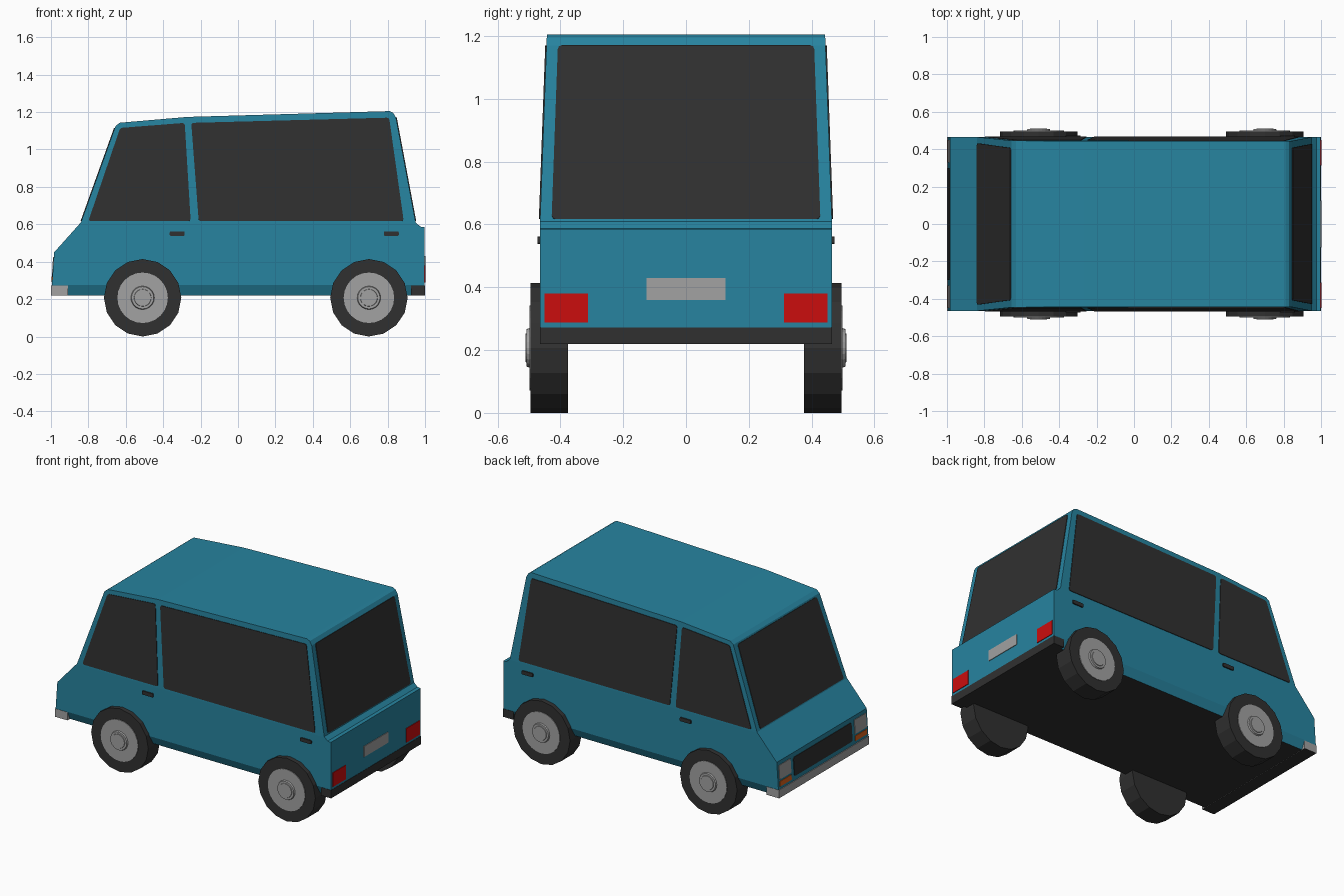
import bpy, bmesh
from mathutils import Vector, Matrix

if "Cube" in bpy.data.objects:
    bpy.data.objects.remove(bpy.data.objects["Cube"])


def material(name, rgb):
    m = bpy.data.materials.new(name)
    m.use_nodes = True
    m.diffuse_color = (*rgb, 1)
    m.node_tree.nodes["Principled BSDF"].inputs["Base Color"].default_value = (*rgb, 1)
    return m


TEAL = material("teal paint", (0.02, 0.23, 0.35))
DARK = material("dark rubber and glass", (0.03, 0.03, 0.03))
GREY = material("light grey metal", (0.36, 0.36, 0.36))
RED = material("red lamp", (0.6, 0.004, 0.004))
ORANGE = material("orange lamp", (0.7, 0.12, 0.01))

BOTTOM, SILL, BELT, TOP = 0.22, 0.275, 0.605, 1.205
HALF = 0.465


def half_width(z):
    if z < SILL:
        return HALF - 0.025 * (SILL - z) / (SILL - BOTTOM)
    return HALF - 0.022 * max(0, z - BELT) / (TOP - BELT)


def finish(bm, name, *mats):
    bmesh.ops.recalc_face_normals(bm, faces=bm.faces)
    me = bpy.data.meshes.new(name)
    bm.to_mesh(me)
    bm.free()
    for m in mats:
        me.materials.append(m)
    ob = bpy.data.objects.new(name, me)
    bpy.context.collection.objects.link(ob)
    return ob


def box(name, lo, hi, *mats):
    bm = bmesh.new()
    lo, hi = Vector(lo), Vector(hi)
    bmesh.ops.create_cube(bm, size=1, matrix=Matrix.Translation((lo + hi) / 2)
                          @ Matrix.Diagonal((*(hi - lo), 1)))
    if len(mats) > 1:
        for f in bm.faces:
            f.material_index = int(f.normal.z < -0.5)
    return finish(bm, name, *mats)


def panel(name, corners, outward, mat, radius=0.0, lift=0.004):
    """Thin plate on a body surface, with optionally clipped corners."""
    bm = bmesh.new()
    face = bm.faces.new([bm.verts.new(c) for c in corners])
    face.normal_update()
    n = face.normal.copy()
    if n.dot(Vector(outward)) < 0:
        n.negate()
    if radius:
        bmesh.ops.bevel(bm, geom=bm.verts[:], offset=radius, segments=2,
                        profile=0.5, affect='VERTICES')
    bmesh.ops.translate(bm, verts=bm.verts, vec=n * lift)
    ext = bmesh.ops.extrude_face_region(bm, geom=bm.faces[:], use_keep_orig=True)
    bmesh.ops.translate(bm, vec=-n * (lift + 0.003),
                        verts=[v for v in ext["geom"] if isinstance(v, bmesh.types.BMVert)])
    return finish(bm, name, mat)


# Body shell: side profile, cut at sill and belt, then tapered by height
profile = [(-0.995, BOTTOM), (-0.995, 0.275), (-0.983, 0.45), (-0.84, 0.61),
           (-0.655, 1.125), (-0.632, 1.143), (-0.27, 1.174), (0.81, TOP),
           (0.83, 1.195), (0.845, 1.17), (0.95, 0.61), (0.975, 0.587),
           (0.998, 0.585), (0.998, BOTTOM)]
bm = bmesh.new()
side = bm.faces.new([bm.verts.new((x, -1, z)) for x, z in profile])
ext = bmesh.ops.extrude_face_region(bm, geom=[side], use_keep_orig=True)
bmesh.ops.translate(bm, vec=(0, 2, 0),
                    verts=[v for v in ext["geom"] if isinstance(v, bmesh.types.BMVert)])
for z in (SILL, BELT):
    bmesh.ops.bisect_plane(bm, geom=bm.verts[:] + bm.edges[:] + bm.faces[:],
                           plane_co=(0, 0, z), plane_no=(0, 0, 1), dist=1e-4)
for v in bm.verts:
    v.co.y *= half_width(v.co.z)
bmesh.ops.recalc_face_normals(bm, faces=bm.faces)
for f in bm.faces:
    f.material_index = int(f.normal.z < -0.9)
finish(bm, "body", TEAL, DARK)

# Bumpers
box("nose_bumper", (-1, -HALF, 0.219), (-0.91, HALF, 0.272), GREY, DARK)
box("tail_bumper", (0.925, -HALF, 0.219), (1, HALF, 0.272), DARK)

# Side windows and door handles
front_glass = [(-0.8, 0.617), (-0.63, 1.115), (-0.285, 1.142), (-0.253, 0.617)]
rear_glass = [(-0.21, 0.617), (-0.25, 1.142), (0.808, 1.17), (0.886, 0.617)]
for s, label in ((-1, "right"), (1, "left")):
    for part, pts in (("front", front_glass), ("rear", rear_glass)):
        panel(f"{part}_side_window_{label}",
              [(x, s * half_width(z), z) for x, z in pts], (0, s, 0), DARK, 0.012)
    for part, x in (("front", -0.325), ("rear", 0.82)):
        panel(f"{part}_door_handle_{label}",
              [(x + a, s * HALF, 0.55 + b) for a, b in
               ((-0.04, -0.012), (0.04, -0.012), (0.04, 0.012), (-0.04, 0.012))],
              (0, s, 0), DARK, 0.006, 0.008)


def end_panel(name, low, high, y0, y1, z0, z1, mat, inset=0.0, radius=0.0):
    """Plate on a nose or tail surface running from low to high in (x, z)."""
    def x_at(z):
        return low[0] + (high[0] - low[0]) * (z - low[1]) / (high[1] - low[1])
    pts = [(x_at(z0), y0, z0), (x_at(z0), y1, z0),
           (x_at(z1), y1 - inset, z1), (x_at(z1), y0 + inset, z1)]
    panel(name, pts, (1 if low[0] > 0 else -1, 0, 0), mat, radius)


# Windscreen and tail window
end_panel("windscreen", profile[3], profile[4], -0.432, 0.432, 0.617, 1.115,
          DARK, 0.025, 0.012)
end_panel("tail_window", profile[10], profile[9], -0.428, 0.428, 0.617, 1.17,
          DARK, 0.02, 0.012)

# Nose grille, lamps, tail lamps and blank plate
nose, tail = (profile[1], profile[2]), (profile[13], profile[12])
end_panel("grille", *nose, -0.3, 0.3, 0.3, 0.42, DARK, 0.0, 0.012)
end_panel("rear_plate", *tail, -0.125, 0.125, 0.36, 0.43, GREY)
for s, label in ((-1, "right"), (1, "left")):
    a, b = sorted((s * 0.33, s * 0.45))
    end_panel(f"headlight_{label}", *nose, a, b, 0.335, 0.425, GREY)
    end_panel(f"indicator_{label}", *nose, a, b, 0.29, 0.322, ORANGE)
    a, b = sorted((s * 0.312, s * 0.45))
    end_panel(f"tail_lamp_{label}", *tail, a, b, 0.288, 0.38, RED)


def disc(name, x, s, radius, y0, y1, sides, mat, top=1.0):
    """Cylinder along y from y0 to y1, narrowing to top at its outer end."""
    bm = bmesh.new()
    turn = Matrix.Rotation(-s * 1.5707963, 4, 'X')
    bmesh.ops.create_cone(bm, cap_ends=True, segments=sides, radius1=radius,
                          radius2=radius * top, depth=y1 - y0,
                          matrix=Matrix.Translation((x, s * (y0 + y1) / 2, 0.207)) @ turn)
    return finish(bm, name, mat)


# Wheels
for part, x in (("front", -0.51), ("rear", 0.7)):
    for s, label in ((-1, "right"), (1, "left")):
        tag = f"{part}_{label}"
        disc("tyre_" + tag, x, s, 0.207, 0.375, 0.495, 16, DARK)
        disc("rim_" + tag, x, s, 0.135, 0.48, 0.499, 24, GREY)
        disc("hub_base_" + tag, x, s, 0.07, 0.48, 0.508, 20, GREY, 0.85)
        disc("hub_cap_" + tag, x, s, 0.05, 0.5, 0.511, 20, GREY, 0.9)
